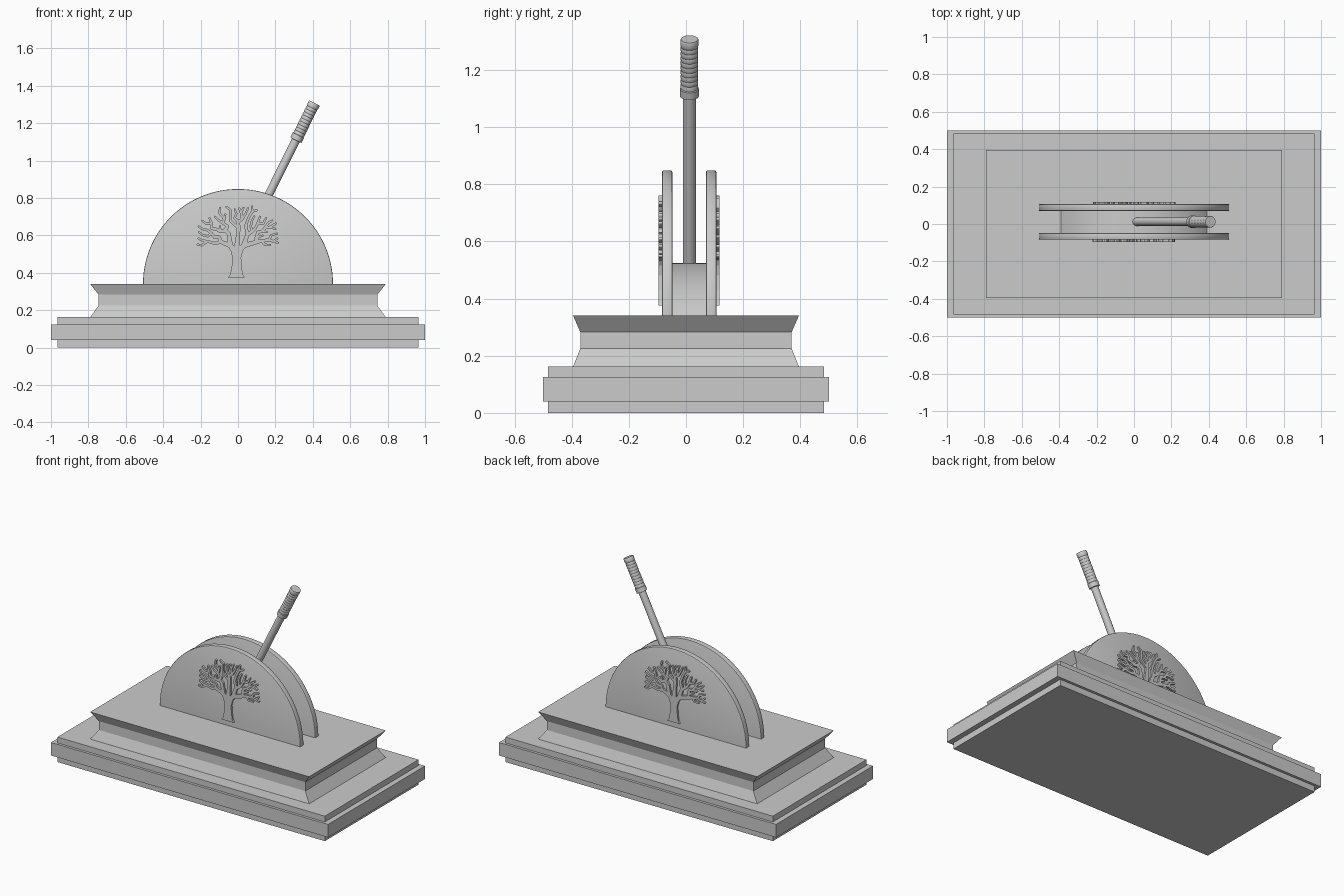
import bpy, bmesh, math, random
from mathutils import Vector, Matrix

if "Cube" in bpy.data.objects:
    bpy.data.objects.remove(bpy.data.objects["Cube"])

random.seed(7)
grey = bpy.data.materials.new("plain grey")
grey.diffuse_color = (0.6, 0.6, 0.6, 1)
grey.use_nodes = True
grey.node_tree.nodes["Principled BSDF"].inputs["Base Color"].default_value = grey.diffuse_color
MID = 0.011          # y centre of the lever mechanism
DECK = 0.34          # top of the plinth


def finish(name, bm, angle=None):
    bmesh.ops.recalc_face_normals(bm, faces=bm.faces)
    mesh = bpy.data.meshes.new(name)
    bm.to_mesh(mesh)
    bm.free()
    mesh.materials.append(grey)
    ob = bpy.data.objects.new(name, mesh)
    bpy.context.collection.objects.link(ob)
    if angle:
        bpy.ops.object.select_all(action='DESELECT')
        ob.select_set(True)
        bpy.context.view_layer.objects.active = ob
        bpy.ops.object.shade_smooth_by_angle(angle=math.radians(angle))
    return ob


def loft(bm, rings):
    """Skin a stack of equal-sized point rings and cap both ends."""
    vs = [[bm.verts.new(p) for p in r] for r in rings]
    n = len(vs[0])
    for a, b in zip(vs, vs[1:]):
        for i in range(n):
            j = (i + 1) % n
            bm.faces.new((a[i], a[j], b[j], b[i]))
    bm.faces.new(vs[0][::-1])
    bm.faces.new(vs[-1])


def prism(bm, outline, y0, y1):
    loft(bm, [[(x, y, z) for x, z in outline] for y in (y0, y1)])


def rect(hx, hy, z):
    return [(-hx, -hy, z), (hx, -hy, z), (hx, hy, z), (-hx, hy, z)]


# Stepped base and waisted plinth
def stack(name, levels):
    bm = bmesh.new()
    loft(bm, [rect(*l) for l in levels])
    finish(name, bm)


stack("stepped_base", [(.965, .483, 0), (.965, .483, .04), (1, .5, .04), (1, .5, .125),
                       (.965, .483, .125), (.965, .483, .163)])
stack("plinth", [(.79, .395, .163), (.745, .37, .225), (.745, .37, .283), (.79, .395, DECK)])

# Two half-disc side plates with softened rims
R = 0.508
for name, side in (("front_plate", -1), ("back_plate", 1)):
    bm = bmesh.new()
    rings = []
    for d, inset in ((.059, .005), (.0605, .0015), (.064, 0), (.090, 0), (.0935, .0015), (.095, .005)):
        r = R - inset
        rings.append([(r * math.cos(math.pi * i / 64), MID + side * d,
                       DECK + r * math.sin(math.pi * i / 64)) for i in range(65)])
    loft(bm, rings)
    finish(name, bm, 40)

# Low curved block between the plates
bm = bmesh.new()
half, rise = 0.39, 0.184
rad = (half * half + rise * rise) / (2 * rise)
a0 = math.asin(half / rad)
arc = [(rad * math.sin(a0 * (1 - i / 16)), DECK + rise - rad + rad * math.cos(a0 * (1 - i / 16)))
       for i in range(33)]
prism(bm, arc, MID - .06, MID + .06)
finish("curved_block", bm, 30)


# Lever: turned profiles along a leaning axis
def turned(name, profile, n=32):
    bm = bmesh.new()
    loft(bm, [[(r * math.cos(2 * math.pi * i / n), r * math.sin(2 * math.pi * i / n), h)
               for i in range(n)] for r, h in profile])
    ob = finish(name, bm, 30)
    ob.matrix_world = (Matrix.Translation((.0135, MID + .001, .515))
                       @ Matrix.Rotation(math.radians(26.5), 4, 'Y'))


turned("lever_shaft", [(.0225, -.03), (.0225, .70)])
grip = [(.0225, .662), (.033, .664), (.033, .692), (.0305, .695)]
for k in range(9):                      # shallow grip grooves
    h = .71 + k * .018
    grip += [(.0305, h), (.0295, h + .002), (.0305, h + .004)]
grip += [(.032, .866), (.032, .882), (.030, .886)]
turned("lever_grip", grip)

# Tree relief: branches grow to seeded targets, thickness follows the load
nodes = [Vector(p) for p in ((-.01, .43), (-.008, .50), (-.04, .545), (.03, .545), (-.09, .565),
                             (-.05, .61), (.0, .60), (.05, .605), (.10, .565))]
parent = [None, 0, 1, 1, 2, 2, 1, 3, 3]
targets = []
for _ in range(3000):
    a, f = math.radians(random.uniform(-4, 184)), math.sqrt(random.uniform(.2, 1))
    ripple = 1 - .06 * (1 + math.sin(a * 9))
    p = Vector((.242 * f * ripple * math.cos(a), .558 + .213 * f * ripple * math.sin(a)))
    if all((p - q).length > .023 for q in targets + nodes):
        targets.append(p)
targets.sort(key=lambda p: (p - Vector((0, .56))).length)
for p in targets:
    core = Vector((0, .54))
    best = min(range(2, len(nodes)),
               key=lambda i: (p - nodes[i]).length
               - .5 * (p - nodes[i]).dot((p - core).normalized()))
    nodes.append(p)
    parent.append(best)
load = [1] * len(nodes)
for i in range(len(nodes) - 1, 0, -1):
    load[parent[i]] += load[i]
width = [min(.022, .0038 + .0016 * math.sqrt(w)) for w in load]


def capsule(a, ra, b, rb):
    t = math.atan2(b.y - a.y, b.x - a.x)
    pts = []
    for c, r, s in ((b, rb, -90), (a, ra, 90)):
        for k in range(7):
            u = t + math.radians(s + 30 * k)
            pts.append((c.x + r * math.cos(u), c.y + r * math.sin(u)))
    return pts


for name, side in (("front_tree", -1), ("back_tree", 1)):
    bm = bmesh.new()
    y0, y1 = -.107, -.092
    for i in range(1, len(nodes)):
        prism(bm, capsule(nodes[parent[i]], width[parent[i]], nodes[i], width[i]), y0, y1)
    # Flared trunk
    right = [(.036, .376), (.026, .39), (.020, .43), (.017, .48), (.030, .53), (.045, .555)]
    left = [(-.055, .555), (-.042, .53), (-.030, .48), (-.034, .43), (-.042, .39), (-.054, .376)]
    prism(bm, right + [(-.005, .53)] + left, y0, y1)
    if side > 0:
        bmesh.ops.rotate(bm, verts=bm.verts, cent=(0, 0, 0), matrix=Matrix.Rotation(math.pi, 3, 'Z'))
    bmesh.ops.translate(bm, verts=bm.verts, vec=(0, MID, 0))
    finish(name, bm)
